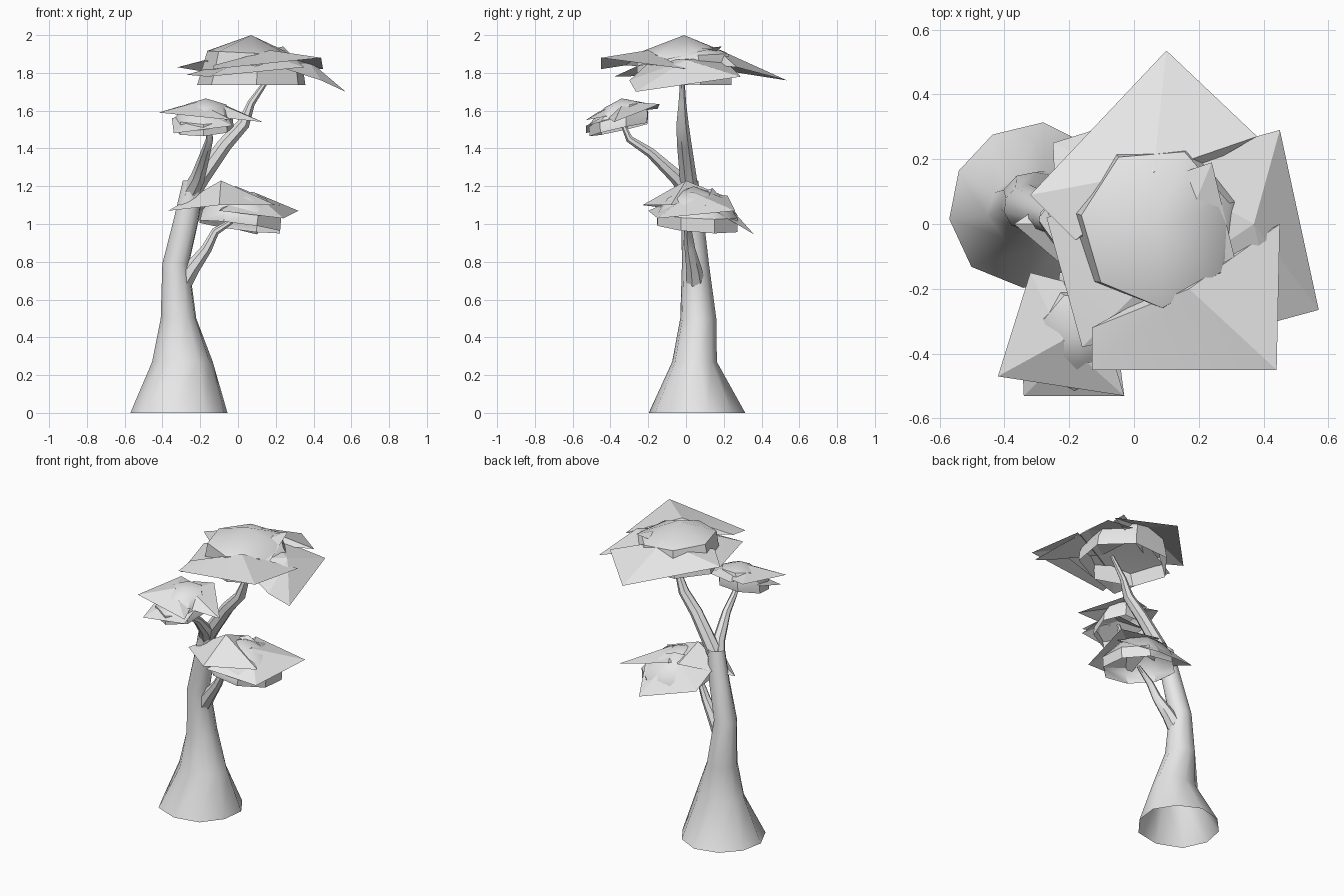
import bpy, bmesh, math, random
from mathutils import Vector

random.seed(4)
cube = bpy.data.objects.get("Cube")
if cube:
    bpy.data.objects.remove(cube)

grey = bpy.data.materials.new("pale_grey")
grey.use_nodes = True
grey.diffuse_color = (0.8, 0.8, 0.8, 1)
grey.node_tree.nodes["Principled BSDF"].inputs["Base Color"].default_value = (0.8, 0.8, 0.8, 1)


def finish(bm, name, angle=35):
    mesh = bpy.data.meshes.new(name)
    bm.to_mesh(mesh)
    bm.free()
    mesh.materials.append(grey)
    obj = bpy.data.objects.new(name, mesh)
    bpy.context.collection.objects.link(obj)
    bpy.ops.object.select_all(action='DESELECT')
    obj.select_set(True)
    bpy.context.view_layer.objects.active = obj
    bpy.ops.object.shade_smooth_by_angle(angle=math.radians(angle))
    return obj


def bridge(bm, rings):
    for a, b in zip(rings, rings[1:]):
        n = len(a)
        for i in range(n):
            j = (i + 1) % n
            bm.faces.new((a[i], a[j], b[j], b[i]))


def trunk(name, rings, sides):
    """Level rings (x, y, z, half width, half depth), open at the foot."""
    bm = bmesh.new()
    loops = []
    for k, (x, y, z, rx, ry) in enumerate(rings):
        loop = []
        for i in range(sides):
            a = math.tau * i / sides + 0.2
            w = random.uniform(0.93, 1.06) if k < 2 else 1
            loop.append(bm.verts.new((x + w * rx * math.cos(a), y + w * ry * math.sin(a), z)))
        loops.append(loop)
    bridge(bm, loops)
    return finish(bm, name, 50)


def branch(name, path, sides=7):
    """Tapering limb along points (x, y, z, radius)."""
    bm = bmesh.new()
    pts = [Vector(p[:3]) for p in path]
    loops = []
    for k, p in enumerate(pts):
        d = (pts[min(k + 1, len(pts) - 1)] - pts[max(k - 1, 0)]).normalized()
        u = d.cross(Vector((0, 1, 0.3))).normalized()
        v = d.cross(u)
        loops.append([bm.verts.new(p + path[k][3] * (u * math.cos(t) + v * math.sin(t)))
                      for t in (math.tau * i / sides for i in range(sides))])
    bridge(bm, loops)
    bm.faces.new(loops[-1])
    bmesh.ops.recalc_face_normals(bm, faces=bm.faces)
    return finish(bm, name, 50)


def dome(name, apex, rings, sides, turn=0.0):
    """Hollow faceted crown; rings are (x, y, z, rx, ry, tilt x, tilt y)."""
    bm = bmesh.new()
    loops = []
    for x, y, z, rx, ry, tx, ty in rings:
        loop = []
        for i in range(sides):
            a = math.tau * i / sides + turn
            c, s = rx * math.cos(a), ry * math.sin(a)
            loop.append(bm.verts.new((x + c, y + s, z + c * tx + s * ty)))
        loops.append(loop)
    bridge(bm, loops)
    top = bm.verts.new(apex)
    for i in range(sides):
        bm.faces.new((loops[-1][i], loops[-1][(i + 1) % sides], top))
    return finish(bm, name, 40)


def leaf_sheet(name, apex, corners):
    """Thin low pyramid of leaves, fanned from its apex."""
    bm = bmesh.new()
    top = bm.verts.new(apex)
    rim = [bm.verts.new(c) for c in corners]
    for i in range(len(rim)):
        f = bm.faces.new((top, rim[i], rim[(i + 1) % len(rim)]))
        f.normal_update()
        if f.normal.z < 0:
            f.normal_flip()
    return finish(bm, name, 15)


# Flared trunk
trunk("trunk", [
    (-0.31, 0.065, 0, 0.27, 0.255), (-0.29, 0.05, 0.27, 0.16, 0.12),
    (-0.315, 0.065, 0.5, 0.096, 0.096), (-0.33, 0.05, 0.79, 0.072, 0.072),
    (-0.275, 0.035, 1.02, 0.068, 0.06), (-0.235, 0.015, 1.23, 0.058, 0.05)], 10)

# Limbs
branch("upper_branch", [(-0.26, 0.02, 1.14, 0.05), (-0.19, 0.01, 1.25, 0.046),
                        (-0.07, -0.01, 1.42, 0.04), (0.03, -0.02, 1.53, 0.034),
                        (0.07, -0.02, 1.64, 0.021), (0.16, -0.02, 1.77, 0.012)])
branch("front_branch", [(-0.25, 0.02, 1.17, 0.05), (-0.21, -0.05, 1.25, 0.04),
                        (-0.17, -0.19, 1.38, 0.027), (-0.15, -0.3, 1.45, 0.02),
                        (-0.16, -0.34, 1.54, 0.011)])
branch("lower_branch", [(-0.3, 0.05, 0.68, 0.055), (-0.24, 0.04, 0.77, 0.042),
                        (-0.165, 0.02, 0.87, 0.029), (-0.12, 0.01, 0.96, 0.022),
                        (-0.01, 0.03, 1.03, 0.012)])

# Top crown
dome("top_crown", (0.07, -0.01, 2.0),
     [(0.075, 0, 1.735, 0.295, 0.26, 0, 0), (0.08, 0, 1.8, 0.28, 0.26, 0, 0),
      (0.07, -0.01, 1.905, 0.235, 0.25, -0.05, 0)], 7, 0.3)
leaf_sheet("top_back_leaves", (0.06, 0.16, 1.93),
           [(0.1, 0.535, 1.76), (-0.32, 0.09, 1.83), (-0.18, -0.05, 1.86), (0.38, 0.27, 1.83)])
leaf_sheet("top_left_leaves", (0.37, 0.0, 1.87),
           [(0.45, 0.29, 1.78), (0.57, -0.265, 1.7), (0.44, -0.3, 1.76),
            (0.1, -0.18, 1.87), (0.05, 0.18, 1.89)])
leaf_sheet("top_front_leaves", (0.17, -0.2, 1.92),
           [(-0.13, -0.45, 1.82), (0.44, -0.45, 1.88), (0.45, 0.0, 1.82), (-0.13, -0.32, 1.84)])
leaf_sheet("top_middle_leaves", (0.12, -0.1, 1.91),
           [(-0.16, -0.38, 1.78), (0.35, -0.27, 1.83), (0.24, 0.19, 1.94), (-0.27, 0.02, 1.79)])

# Front crown
dome("front_crown", (-0.17, -0.34, 1.665),
     [(-0.18, -0.35, 1.5, 0.16, 0.16, 0.05, 0.22), (-0.18, -0.35, 1.56, 0.155, 0.165, 0, 0.2),
      (-0.17, -0.32, 1.63, 0.11, 0.11, 0, 0.12)], 7, 0.2)
leaf_sheet("front_right_leaves", (-0.22, -0.36, 1.645),
           [(-0.42, -0.47, 1.59), (-0.03, -0.53, 1.55), (-0.13, -0.2, 1.61), (-0.32, -0.15, 1.62)])
leaf_sheet("front_left_leaves", (-0.13, -0.33, 1.65),
           [(0.13, -0.38, 1.54), (-0.08, -0.14, 1.635), (-0.23, -0.15, 1.61), (-0.25, -0.44, 1.58)])
leaf_sheet("front_low_leaves", (-0.19, -0.38, 1.6),
           [(-0.34, -0.53, 1.48), (-0.03, -0.53, 1.52), (-0.06, -0.3, 1.58), (-0.35, -0.3, 1.56)])

# Lower crown
dome("lower_crown", (-0.01, 0.04, 1.2),
     [(0.01, 0.06, 0.985, 0.23, 0.23, -0.13, -0.08), (0.02, 0.06, 1.05, 0.225, 0.23, -0.1, -0.05),
      (0.01, 0.05, 1.14, 0.15, 0.16, -0.05, 0)], 8, 0.4)
leaf_sheet("lower_back_leaves", (-0.02, 0.14, 1.19),
           [(0.1, 0.36, 0.945), (-0.25, 0.25, 1.03), (-0.24, 0.0, 1.13), (0.22, 0.1, 1.1)])
leaf_sheet("lower_left_leaves", (0.08, 0.03, 1.17),
           [(0.32, 0.26, 1.07), (0.24, -0.15, 1.03), (-0.1, -0.2, 1.07), (-0.02, 0.22, 1.15)])
leaf_sheet("lower_right_leaves", (-0.09, 0.0, 1.23),
           [(-0.37, 0.0, 1.07), (-0.1, -0.23, 1.1), (0.2, -0.08, 1.1), (-0.08, 0.2, 1.15)])
